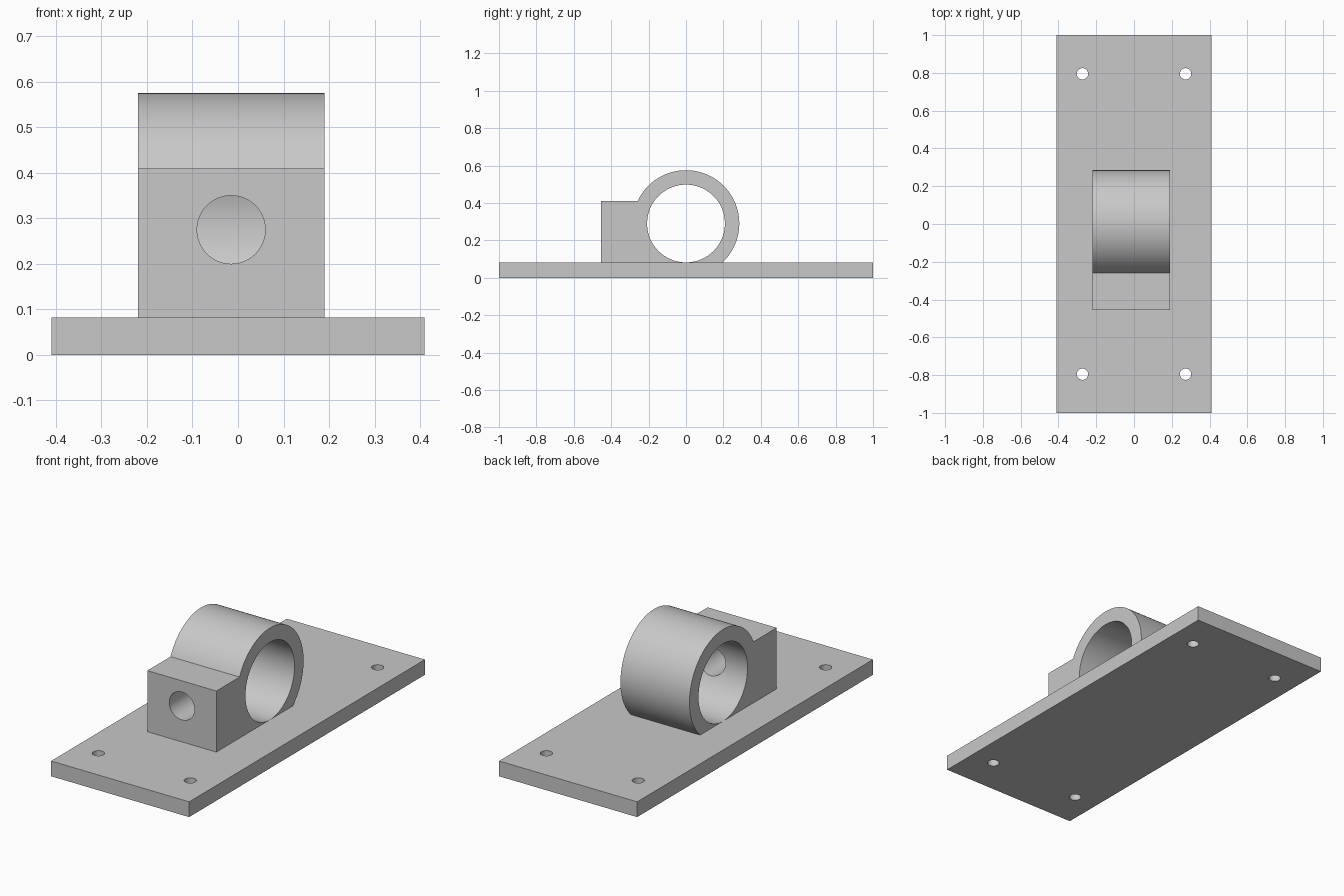
import bpy
import bmesh
from math import pi, sin, cos, asin
from mathutils import Matrix, Vector

cube = bpy.data.objects.get("Cube")
if cube:
    bpy.data.objects.remove(cube, do_unlink=True)

PLATE_TOP = 0.082
RING_Z = 0.29
OUTER_R, BORE_R = 0.285, 0.208
CLAMP_X = (-0.22, 0.19)
BLOCK_FRONT, BLOCK_TOP = -0.455, 0.41

grey = bpy.data.materials.new("light grey")
grey.use_nodes = True
colour = (0.58, 0.58, 0.58, 1)
grey.diffuse_color = colour
grey.node_tree.nodes["Principled BSDF"].inputs["Base Color"].default_value = colour


def add_object(name, bm):
    bmesh.ops.recalc_face_normals(bm, faces=bm.faces[:])
    mesh = bpy.data.meshes.new(name)
    bm.to_mesh(mesh)
    bm.free()
    mesh.materials.append(grey)
    obj = bpy.data.objects.new(name, mesh)
    bpy.context.collection.objects.link(obj)
    return obj


def cylinder(name, centre, radius, length, rotation=Matrix(), segments=48):
    bm = bmesh.new()
    bmesh.ops.create_cone(bm, cap_ends=True, segments=segments, radius1=radius,
                          radius2=radius, depth=length,
                          matrix=Matrix.Translation(centre) @ rotation)
    return add_object(name, bm)


def select_only(obj):
    bpy.ops.object.select_all(action='DESELECT')
    obj.select_set(True)
    bpy.context.view_layer.objects.active = obj


def drill(obj, cutter):
    mod = obj.modifiers.new("drill", 'BOOLEAN')
    mod.operation = 'DIFFERENCE'
    mod.solver = 'EXACT'
    mod.object = cutter
    select_only(obj)
    bpy.ops.object.modifier_apply(modifier=mod.name)
    bpy.data.objects.remove(cutter, do_unlink=True)


def smooth(obj):
    select_only(obj)
    bpy.ops.object.shade_smooth_by_angle(angle=pi / 6)


# Base plate with four bolt holes
bm = bmesh.new()
bmesh.ops.create_cube(bm, size=1, matrix=Matrix.Translation((0, 0, PLATE_TOP / 2))
                      @ Matrix.Diagonal((0.82, 2, PLATE_TOP, 1)))
plate = add_object("base_plate", bm)
for x in (-0.273, 0.273):
    for y in (-0.795, 0.795):
        drill(plate, cylinder("bolt_hole", (x, y, PLATE_TOP / 2), 0.03, 0.3))
smooth(plate)

# Clamp body: block and ring in one profile, its foot sunk into the plate
foot = 0.06
start = pi - asin((BLOCK_TOP - RING_Z) / OUTER_R)
end = asin((foot - RING_Z) / OUTER_R)
steps = 64
profile = [(BLOCK_FRONT, foot), (BLOCK_FRONT, BLOCK_TOP)]
for i in range(steps + 1):
    a = start + (end - start) * i / steps
    profile.append((OUTER_R * cos(a), RING_Z + OUTER_R * sin(a)))
bm = bmesh.new()
face = bm.faces.new([bm.verts.new((CLAMP_X[0], y, z)) for y, z in profile])
side = bmesh.ops.extrude_face_region(bm, geom=[face])
bmesh.ops.translate(bm, vec=Vector((CLAMP_X[1] - CLAMP_X[0], 0, 0)),
                    verts=[v for v in side["geom"] if isinstance(v, bmesh.types.BMVert)])
clamp = add_object("clamp_body", bm)

# Main bore across, then the screw hole from the front of the block into it
drill(clamp, cylinder("bore", (0, 0, RING_Z), BORE_R, 1,
                      Matrix.Rotation(pi / 2, 4, 'Y'), 96))
drill(clamp, cylinder("screw_hole", (-0.015, -0.3, 0.275), 0.075, 0.5,
                      Matrix.Rotation(pi / 2, 4, 'X')))
smooth(clamp)
